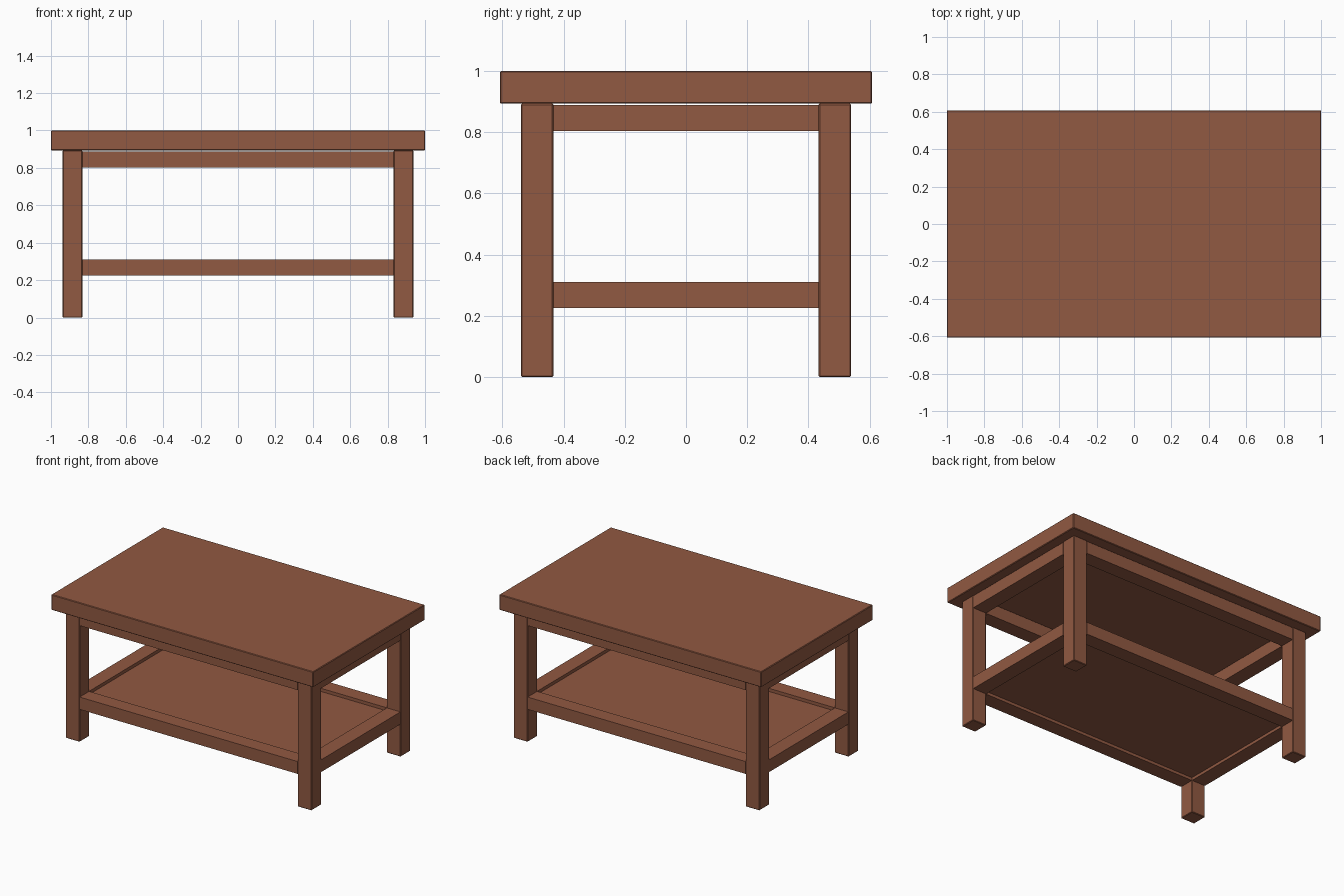
import bpy, bmesh
from mathutils import Vector

if "Cube" in bpy.data.objects:
    bpy.data.objects.remove(bpy.data.objects["Cube"])

wood = bpy.data.materials.new("brown wood")
wood.diffuse_color = (0.283, 0.100, 0.054, 1)
wood.use_nodes = True
wood.node_tree.nodes["Principled BSDF"].inputs["Base Color"].default_value = wood.diffuse_color


def box(name, x, y, z, bevel=0.0):
    """Box from (min, max) ranges, with optional chamfered edges."""
    bm = bmesh.new()
    bmesh.ops.create_cube(bm, size=1)
    lo, hi = Vector((x[0], y[0], z[0])), Vector((x[1], y[1], z[1]))
    for v in bm.verts:
        v.co = Vector([(a + b) / 2 + c * (b - a) for a, b, c in zip(lo, hi, v.co)])
    if bevel:
        bmesh.ops.bevel(bm, geom=bm.edges[:], offset=bevel, segments=1, affect='EDGES')
    mesh = bpy.data.meshes.new(name)
    bm.to_mesh(mesh)
    bm.free()
    mesh.materials.append(wood)
    ob = bpy.data.objects.new(name, mesh)
    bpy.context.collection.objects.link(ob)
    return ob


def span(sign, a, b):
    return tuple(sorted((sign * a, sign * b)))


XI, XO = 0.832, 0.938   # leg inner and outer x
YI, YO = 0.433, 0.539   # leg inner and outer y

# Table top
box("table_top", (-1, 1), (-0.608, 0.608), (0.893, 1.0), 0.004)

# Legs
for sx, side in ((-1, "left"), (1, "right")):
    for sy, end in ((-1, "front"), (1, "back")):
        box(f"{end}_{side}_leg", span(sx, XI, XO), span(sy, YI, YO), (0, 0.893), 0.004)

# Aprons under the top and rails around the shelf, flush with the legs
for part, z in (("apron", (0.803, 0.888)), ("shelf_rail", (0.225, 0.31))):
    for s, end, side in ((-1, "front", "left"), (1, "back", "right")):
        box(f"{end}_{part}", (-XI, XI), span(s, YI + 0.001, YO - 0.001), z)
        box(f"{side}_{part}", span(s, XI + 0.001, XO - 0.001), (-YI, YI), z)

# Shelf panel, recessed between the rails
box("shelf", (-XI - 0.01, XI + 0.01), (-YI - 0.01, YI + 0.01), (0.245, 0.288))
